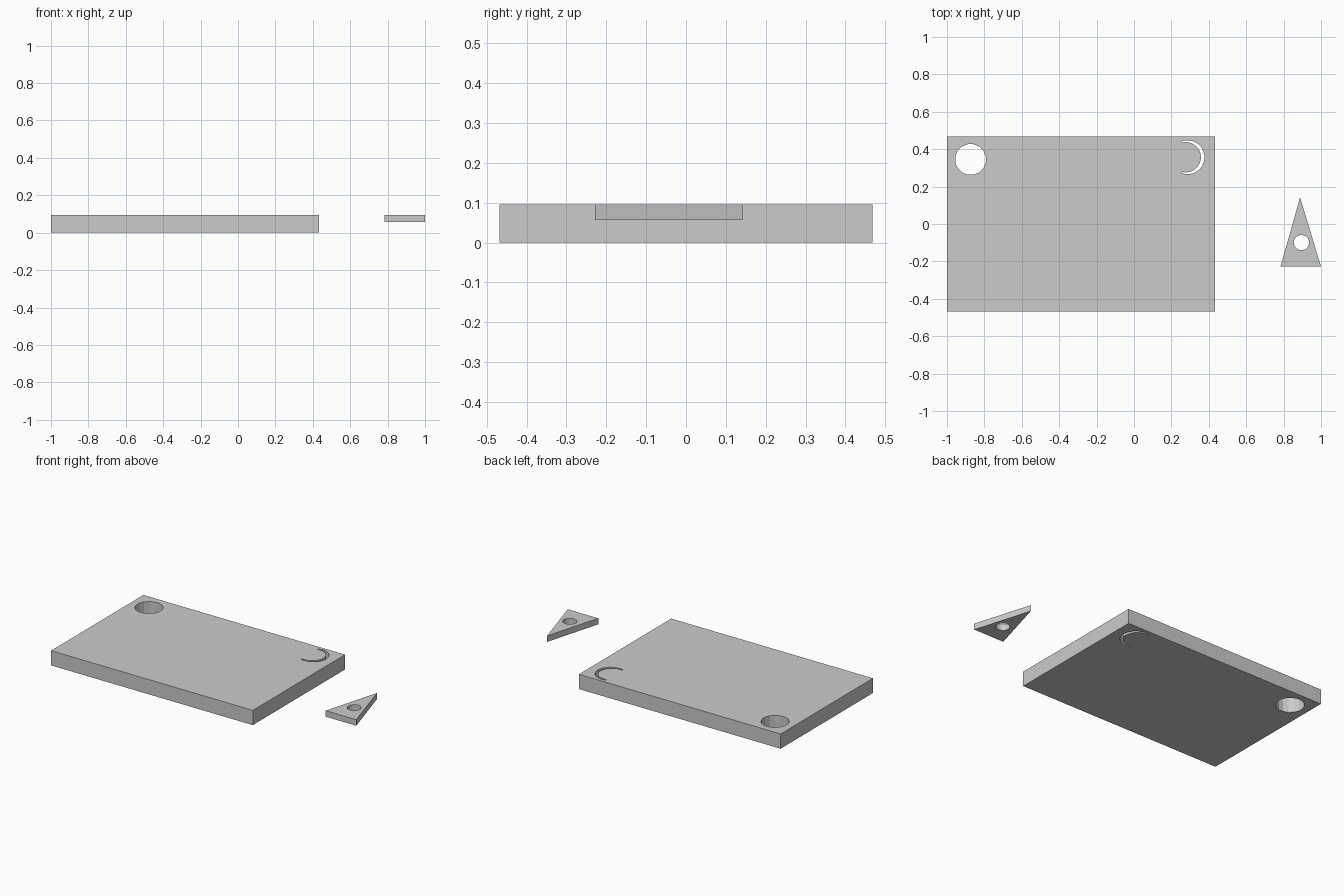
import bpy, bmesh
from math import cos, sin, pi, radians

if "Cube" in bpy.data.objects:
    bpy.data.objects.remove(bpy.data.objects["Cube"])


def arc(cx, cy, r, a0, a1, steps):
    """Points along an arc, both ends included."""
    angles = [a0 + (a1 - a0) * i / steps for i in range(steps + 1)]
    return [(cx + r * cos(a), cy + r * sin(a)) for a in angles]


def circle(cx, cy, r, sides=16):
    return arc(cx, cy, r, pi / sides, 2 * pi + pi / sides, sides)[:-1]


def prism(name, outline, z0, z1):
    """Extrude a flat outline between two heights."""
    bm = bmesh.new()
    face = bm.faces.new([bm.verts.new((x, y, z0)) for x, y in outline])
    top = bmesh.ops.extrude_face_region(bm, geom=[face])["geom"]
    bmesh.ops.translate(bm, vec=(0, 0, z1 - z0),
                        verts=[v for v in top if isinstance(v, bmesh.types.BMVert)])
    bmesh.ops.recalc_face_normals(bm, faces=bm.faces)
    mesh = bpy.data.meshes.new(name)
    bm.to_mesh(mesh)
    bm.free()
    obj = bpy.data.objects.new(name, mesh)
    bpy.context.collection.objects.link(obj)
    return obj


def cut(target, name, outline):
    """Cut an outline right through the target."""
    cutter = prism(name, outline, -0.1, 0.2)
    cutter.hide_render = True
    cutter.display_type = 'WIRE'
    mod = target.modifiers.new(name, 'BOOLEAN')
    mod.operation = 'DIFFERENCE'
    mod.solver = 'EXACT'
    mod.object = cutter


# Base plate with a round hole and a thin crescent slot
plate = prism("base_plate", [(-1, -0.468), (0.433, -0.468), (0.433, 0.468), (-1, 0.468)], 0, 0.095)
cut(plate, "plate_hole_cutter", circle(-0.874, 0.345, 0.083))
outer = arc(0.286, 0.357, 0.091, radians(-109), radians(109), 16)
inner = arc(0.277, 0.357, 0.081, radians(103), radians(-103), 16)
cut(plate, "crescent_cutter", outer + inner)

# Separate triangular pointer with a round hole
pointer = prism("triangle_pointer", [(0.783, -0.228), (1, -0.228), (0.888, 0.142)], 0.056, 0.095)
cut(pointer, "pointer_hole_cutter", circle(0.895, -0.099, 0.041))
